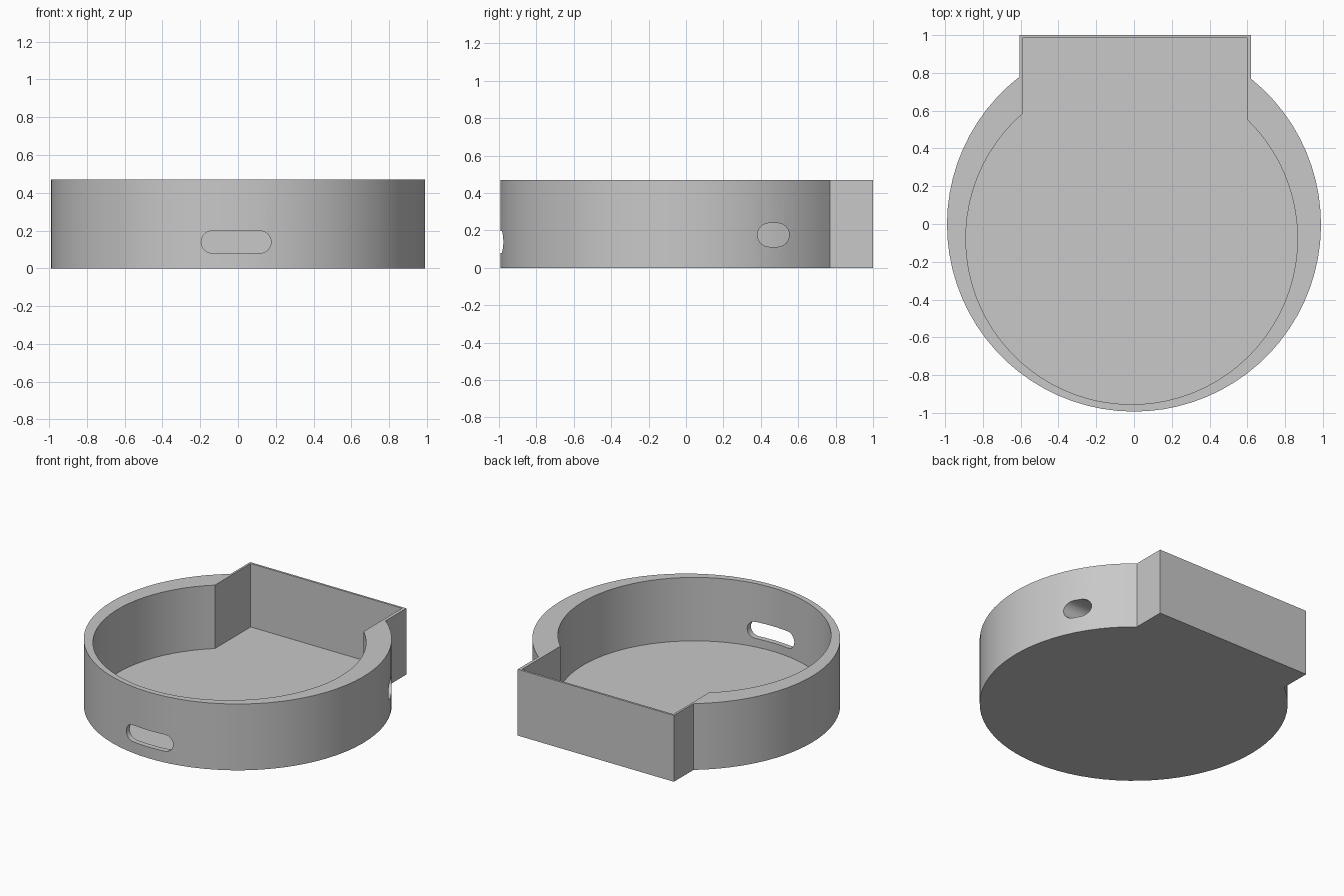
import bpy, bmesh, math
from mathutils import Matrix, Vector

if "Cube" in bpy.data.objects:
    bpy.data.objects.remove(bpy.data.objects["Cube"])

HEIGHT, FLOOR = 0.47, 0.02


def prism(name, outline, depth, matrix=Matrix()):
    """Extrude a flat outline along its local z and place it."""
    bm = bmesh.new()
    face = bm.faces.new([bm.verts.new((x, y, 0)) for x, y in outline])
    ext = bmesh.ops.extrude_face_region(bm, geom=[face])
    verts = [g for g in ext["geom"] if isinstance(g, bmesh.types.BMVert)]
    bmesh.ops.translate(bm, vec=(0, 0, depth), verts=verts)
    bmesh.ops.transform(bm, matrix=matrix, verts=bm.verts)
    bmesh.ops.recalc_face_normals(bm, faces=bm.faces)
    mesh = bpy.data.meshes.new(name)
    bm.to_mesh(mesh)
    bm.free()
    ob = bpy.data.objects.new(name, mesh)
    bpy.context.collection.objects.link(ob)
    return ob


def keyhole(cx, cy, r, x0, x1, y_back, steps=60):
    """Circle joined to a rectangular bay at the back."""
    a0 = math.acos((x1 - cx) / r)
    a1 = math.acos((x0 - cx) / r) - 2 * math.pi
    arc = [a0 + (a1 - a0) * i / steps for i in range(steps + 1)]
    pts = [(cx + r * math.cos(a), cy + r * math.sin(a)) for a in arc]
    return pts + [(x0, y_back), (x1, y_back)]


def stadium(w, h, steps=12):
    """Slot with round ends."""
    r, pts = h / 2, []
    for side in (1, -1):
        for i in range(steps + 1):
            a = -math.pi / 2 + math.pi * i / steps
            pts.append((side * (w / 2 - r + r * math.cos(a)), side * r * math.sin(a)))
    return pts


def frame(u, v, origin):
    """Matrix that lays an outline in the u, v plane."""
    u, v = Vector(u), Vector(v)
    m = Matrix((u, v, u.cross(v))).transposed().to_4x4()
    m.translation = origin
    return m


# Body: round tray with a rectangular bay at the back
body = prism("tray_body", keyhole(0, -0.003, 0.99, -0.605, 0.62, 1.0), HEIGHT)

# Cutters: off-centre cavity, front slot, right side port
cutters = [
    prism("cavity_cutter", keyhole(-0.0125, -0.077, 0.878, -0.59, 0.597, 0.985), 1.0,
          Matrix.Translation((0, 0, FLOOR))),
    prism("front_slot_cutter", stadium(0.37, 0.118), 0.5,
          frame((1, 0, 0), (0, 0, 1), (-0.01, -0.7, 0.139))),
    prism("side_port_cutter", stadium(0.17, 0.127), 0.7,
          frame((0, 1, 0), (0, 0, 1), (0.5, 0.467, 0.176))),
]
bpy.context.view_layer.objects.active = body
body.select_set(True)
for c in cutters:
    c.hide_render = True
    mod = body.modifiers.new(c.name, "BOOLEAN")
    mod.operation, mod.solver, mod.object = "DIFFERENCE", "EXACT", c
    bpy.ops.object.modifier_apply(modifier=mod.name)
for c in cutters:
    bpy.data.objects.remove(c)

# Colour and smooth round walls
grey = bpy.data.materials.new("light_grey")
grey.diffuse_color = (0.58, 0.58, 0.58, 1)
grey.use_nodes = True
grey.node_tree.nodes["Principled BSDF"].inputs["Base Color"].default_value = grey.diffuse_color
body.data.materials.clear()
body.data.materials.append(grey)
bpy.ops.object.select_all(action="DESELECT")
body.select_set(True)
bpy.ops.object.shade_smooth_by_angle(angle=math.radians(30))
